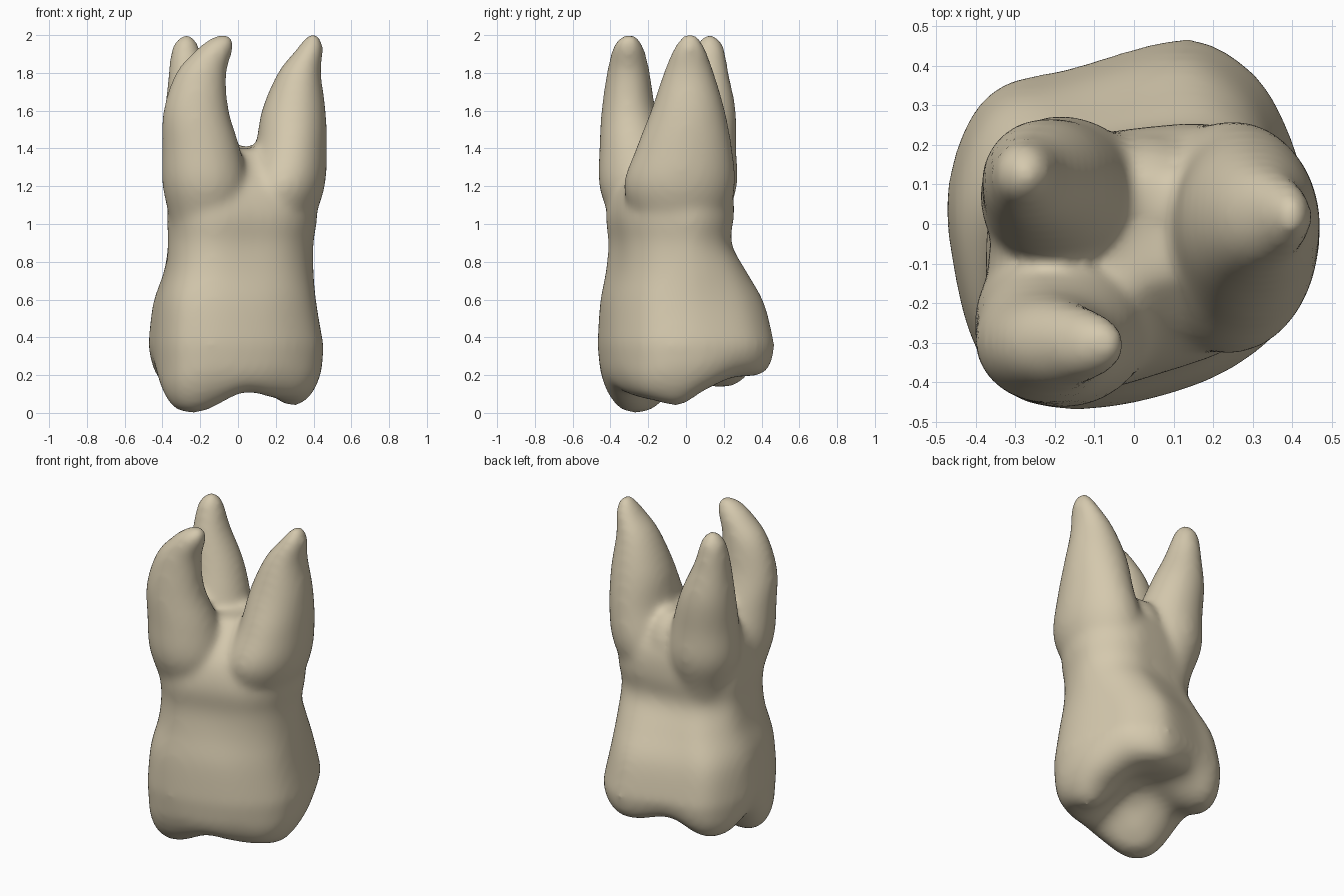
import bpy, bmesh, math
from mathutils import Vector

cube = bpy.data.objects.get("Cube")
if cube:
    bpy.data.objects.remove(cube, do_unlink=True)

SIDES = 48


def spline(points, steps, closed=False):
    """Catmull-Rom curve through tuples of any size."""
    pts = [Vector(p) for p in points]
    n, out = len(pts), []
    for i in range(n if closed else n - 1):
        pick = (lambda k: pts[k % n]) if closed else (lambda k: pts[max(0, min(n - 1, k))])
        a, b, c, d = (pick(i + k) for k in (-1, 0, 1, 2))
        for s in range(steps):
            t = s / steps
            out.append(b + (c - a) * (t / 2) + (a * 2 - b * 5 + c * 4 - d) * (t * t / 2)
                       + (b * 3 - a - c * 3 + d) * (t ** 3 / 2))
    return out if closed else out + [pts[-1]]


def loft(bm, rings):
    """Skin a closed volume through rings of points."""
    loops = [[bm.verts.new(p) for p in ring] for ring in rings]
    for lo, hi in zip(loops, loops[1:]):
        n = len(lo)
        for i in range(n):
            bm.faces.new((lo[i], lo[(i + 1) % n], hi[(i + 1) % n], hi[i]))
    for cap in (loops[0], loops[-1]):
        bm.faces.new(cap)


def root(bm, sections):
    """Sections are (z, centre x, centre y), then radii (x, y)."""
    path = spline([s[:3] for s in sections], 5)
    radii = spline([s[3:] for s in sections], 5)
    angles = [math.tau * i / SIDES for i in range(SIDES)]
    loft(bm, [[(p[1] + r[0] * math.cos(a), p[2] + r[1] * math.sin(a), p[0])
               for a in angles] for p, r in zip(path, radii)])


# Cusps and marginal ridges: x, y, depth, spread
CUSPS = [(-.25, -.26, .265, .22), (.27, -.16, .19, .21), (.31, .07, .11, .17),
         (-.33, .19, .13, .19), (.14, .33, .07, .2), (.05, -.37, .11, .17)]


def biting_height(x, y):
    return .265 - sum(d * math.exp(-(math.hypot(x - cx, y - cy) / s) ** 2.7)
                      for cx, cy, d, s in CUSPS)


# Outlines seen along the tooth axis, with matching points
CROWN = spline([(.45, 0), (.41, .18), (.33, .35), (.2, .45), (.08, .46), (-.17, .39),
                (-.33, .35), (-.42, .25), (-.47, .07), (-.45, -.12), (-.4, -.3),
                (-.3, -.43), (-.1, -.46), (.16, -.4), (.33, -.3), (.43, -.17)], 4, True)
NECK = spline([(.41, -.02), (.39, .09), (.31, .19), (.2, .24), (.08, .24), (-.08, .22),
               (-.21, .19), (-.3, .12), (-.36, .03), (-.37, -.1), (-.36, -.22),
               (-.28, -.36), (-.13, -.42), (.08, -.37), (.26, -.3), (.37, -.18)], 4, True)


def fit(values, lo, hi):
    small, big = min(values), max(values)
    return [lo + (v - small) / (big - small) * (hi - lo) for v in values]


def trunk_ring(z, x0, x1, y0, y1, neck):
    shape = [c.lerp(n, neck) for c, n in zip(CROWN, NECK)]
    xs, ys = fit([p.x for p in shape], x0, x1), fit([p.y for p in shape], y0, y1)
    return [(x, y, z) for x, y in zip(xs, ys)]


bm = bmesh.new()

# Crown and neck: height, x and y extents, share of the neck outline
levels = spline([(1.4, -.07, .17, -.15, .07, 1), (1.32, -.23, .28, -.26, .16, 1),
                 (1.2, -.34, .38, -.38, .24, 1), (1.05, -.375, .42, -.425, .255, 1),
                 (.9, -.37, .4, -.412, .24, 1), (.75, -.392, .4, -.425, .32, .65),
                 (.58, -.45, .415, -.455, .415, .12), (.36, -.475, .453, -.469, .469, 0)], 4)
rings = [trunk_ring(*level) for level in levels]

# Biting surface: rounded rim, then rings closing in on the central pit
for scale, lift in [(.99, .08), (.95, .035), (.89, .01), (.8, 0), (.68, 0),
                    (.55, 0), (.4, 0), (.25, 0), (.1, 0)]:
    rings.append([(p[0] * scale, p[1] * scale,
                   biting_height(p[0] * scale, p[1] * scale) + lift) for p in CROWN])
loft(bm, rings)

# Left root
root(bm, [(.75, .15, -.03, .17, .17), (1.0, .2, -.03, .195, .24), (1.2, .24, -.035, .22, .295),
          (1.4, .28, -.01, .19, .255), (1.6, .295, .01, .17, .197), (1.8, .325, .015, .115, .135),
          (1.92, .378, .018, .074, .09), (1.98, .395, .02, .045, .055), (2.012, .4, .02, .02, .025)])
# Front right root
root(bm, [(.75, -.14, -.18, .17, .15), (1.0, -.165, -.205, .19, .19), (1.2, -.175, -.24, .225, .22),
          (1.4, -.195, -.272, .207, .187), (1.6, -.222, -.303, .174, .145), (1.8, -.195, -.305, .135, .115),
          (1.92, -.125, -.305, .1, .088), (1.975, -.09, -.305, .07, .06), (2.0, -.075, -.3, .035, .03)])
# Back right root
root(bm, [(.75, -.14, .02, .15, .13), (1.0, -.16, .04, .17, .17), (1.2, -.178, .065, .208, .205),
          (1.4, -.195, .08, .19, .187), (1.6, -.228, .108, .157, .157), (1.8, -.265, .115, .103, .112),
          (1.92, -.277, .125, .077, .082), (1.975, -.275, .125, .052, .057), (2.0, -.275, .125, .025, .03)])

# Webs that fill the valleys between the roots
root(bm, [(.9, .09, -.2, .14, .14), (1.1, .09, -.2, .14, .16), (1.25, .08, -.16, .11, .12),
          (1.38, .06, -.1, .06, .06)])
root(bm, [(.9, -.2, -.1, .14, .14), (1.2, -.23, -.09, .14, .14), (1.36, -.21, -.09, .11, .1),
          (1.43, -.17, -.09, .06, .05)])
root(bm, [(.9, .04, .09, .14, .12), (1.2, .04, .1, .14, .13), (1.34, .04, .09, .11, .1),
          (1.41, .04, .07, .06, .05)])

bmesh.ops.recalc_face_normals(bm, faces=bm.faces)
mesh = bpy.data.meshes.new("tooth")
bm.to_mesh(mesh)
bm.free()
tooth = bpy.data.objects.new("tooth", mesh)
bpy.context.collection.objects.link(tooth)

# Fuse crown and roots into one smooth skin
fuse = tooth.modifiers.new("fuse", 'REMESH')
fuse.mode = 'VOXEL'
fuse.voxel_size = .018
fuse.use_smooth_shade = True
soften = tooth.modifiers.new("soften", 'SMOOTH')
soften.factor = .5
soften.iterations = 24

# Ivory enamel
ivory = bpy.data.materials.new("ivory")
ivory.use_nodes = True
color = (.66, .58, .42, 1)
ivory.diffuse_color = color
ivory.node_tree.nodes["Principled BSDF"].inputs["Base Color"].default_value = color
mesh.materials.append(ivory)
for face in mesh.polygons:
    face.use_smooth = True
